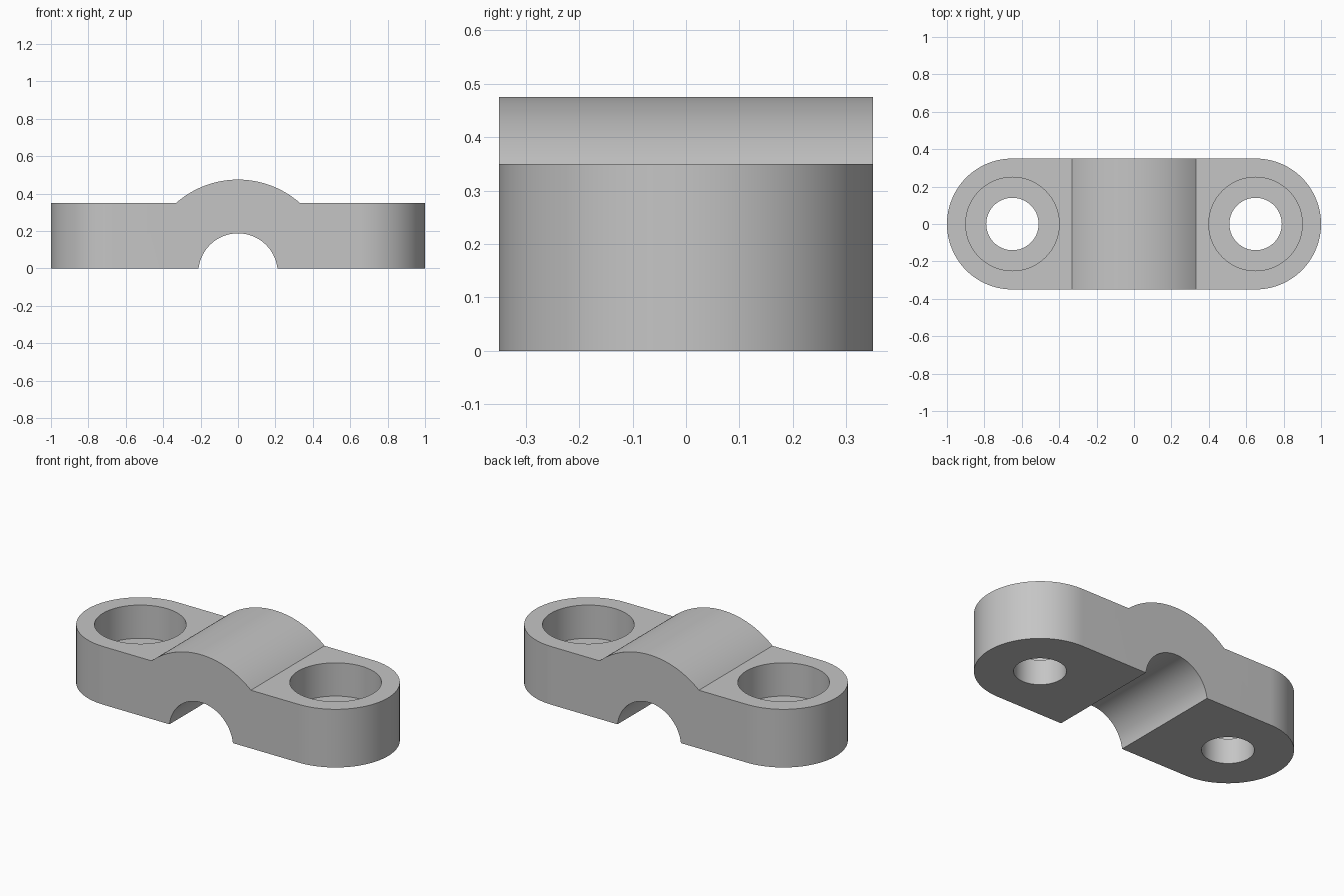
import bpy
import bmesh
from math import sin, cos, pi, asin, radians
from mathutils import Vector

if "Cube" in bpy.data.objects:
    bpy.data.objects.remove(bpy.data.objects["Cube"])

LUG_X, LUG_R, LUG_H = 0.65, 0.35, 0.35
ARCH_Z, ARCH_R, GROOVE_R = -0.025, 0.5, 0.2125
BORE_R, BORE_FLOOR, HOLE_R = 0.25, 0.15, 0.14

grey = bpy.data.materials.new("plain grey")
grey.use_nodes = True
grey.diffuse_color = (0.56, 0.56, 0.56, 1)
grey.node_tree.nodes["Principled BSDF"].inputs["Base Color"].default_value = grey.diffuse_color


def arc(cx, cy, r, start, end, steps):
    """Points along a circular arc, both ends included."""
    angles = [start + (end - start) * i / steps for i in range(steps + 1)]
    return [(cx + r * cos(a), cy + r * sin(a)) for a in angles]


def prism(name, outline, place, sweep):
    """Closed solid made by sweeping a flat outline along a vector."""
    bm = bmesh.new()
    face = bm.faces.new([bm.verts.new(place(u, v)) for u, v in outline])
    swept = bmesh.ops.extrude_face_region(bm, geom=[face], use_keep_orig=True)
    top = [g for g in swept["geom"] if isinstance(g, bmesh.types.BMVert)]
    bmesh.ops.translate(bm, verts=top, vec=Vector(sweep))
    bmesh.ops.recalc_face_normals(bm, faces=bm.faces)
    mesh = bpy.data.meshes.new(name)
    bm.to_mesh(mesh)
    bm.free()
    mesh.materials.append(grey)
    obj = bpy.data.objects.new(name, mesh)
    bpy.context.collection.objects.link(obj)
    return obj


def cut(target, tool, operation):
    """Apply a boolean and discard the tool."""
    mod = target.modifiers.new(operation, 'BOOLEAN')
    mod.operation, mod.solver, mod.object = operation, 'EXACT', tool
    bpy.context.view_layer.objects.active = target
    bpy.ops.object.modifier_apply(modifier=mod.name)
    bpy.data.objects.remove(tool)


# Clamp side profile: flat lugs, raised arch and the pipe groove below
rise = asin((LUG_H - ARCH_Z) / ARCH_R)
foot = asin(-ARCH_Z / GROOVE_R)
profile = [(-1.2, 0), (-1.2, LUG_H)]
profile += arc(0, ARCH_Z, ARCH_R, pi - rise, rise, 40)
profile += [(1.2, LUG_H), (1.2, 0)]
profile += arc(0, ARCH_Z, GROOVE_R, foot, pi - foot, 64)
clamp = prism("pipe_clamp", profile, lambda u, v: (u, -0.5, v), (0, 1, 0))

# Rounded ends
stadium = arc(LUG_X, 0, LUG_R, -pi / 2, pi / 2, 64)
stadium += arc(-LUG_X, 0, LUG_R, pi / 2, 3 * pi / 2, 64)
cut(clamp, prism("outline_cutter", stadium, lambda u, v: (u, v, -0.5), (0, 0, 1.5)), 'INTERSECT')

# Counterbored bolt holes
for side in (-1, 1):
    for radius, floor in ((BORE_R, BORE_FLOOR), (HOLE_R, -0.5)):
        circle = arc(side * LUG_X, 0, radius, 0, 2 * pi, 96)[:-1]
        cut(clamp, prism("bolt_cutter", circle, lambda u, v: (u, v, floor), (0, 0, 1.5)), 'DIFFERENCE')

# Smooth curved walls, crisp edges
clamp.data.shade_smooth()
clamp.data.set_sharp_from_angle(angle=radians(25))
